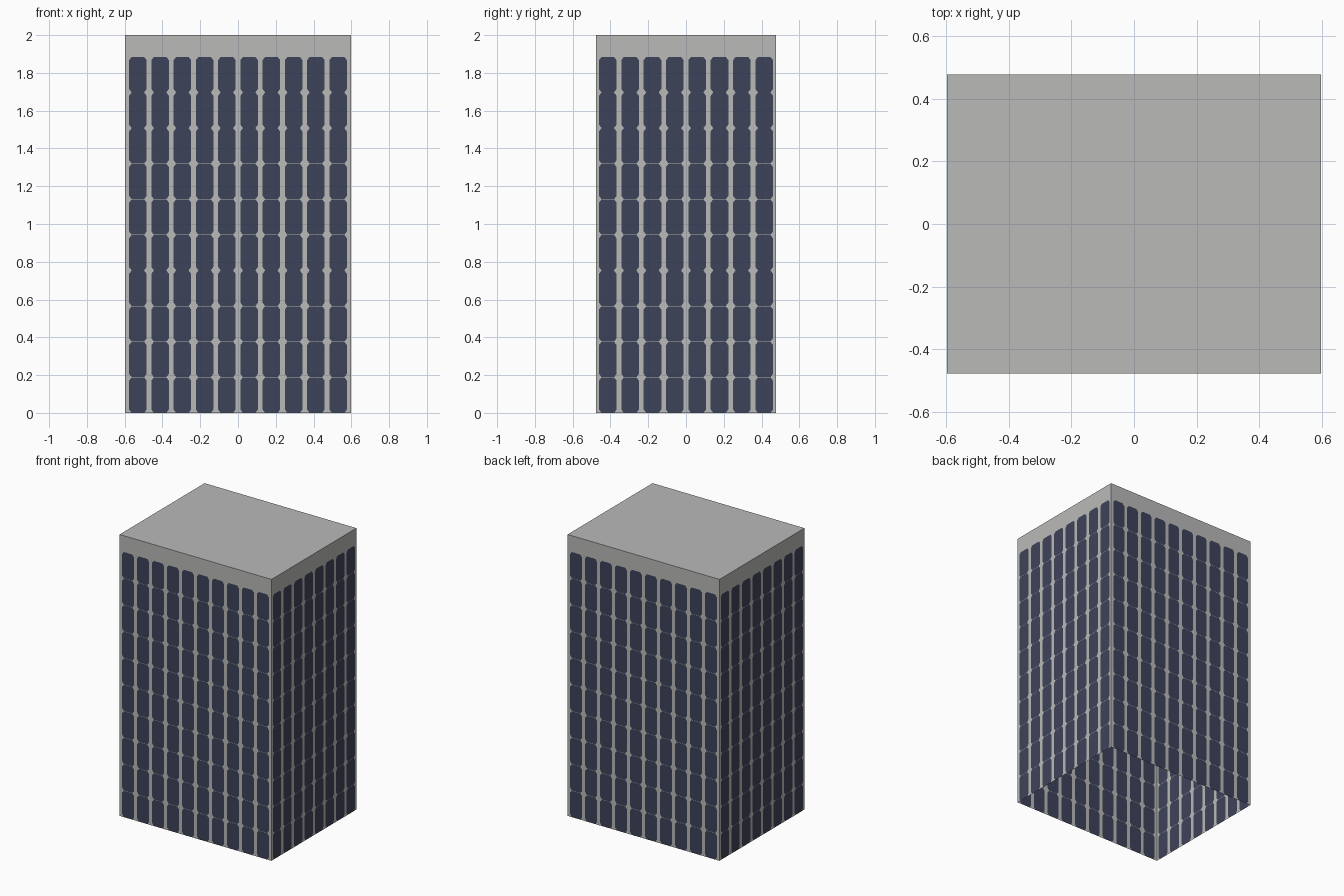
import bpy, bmesh
from mathutils import Vector

if "Cube" in bpy.data.objects:
    bpy.data.objects.remove(bpy.data.objects["Cube"])

HX, HY, H = 0.597, 0.477, 2.0      # half width, half depth, height
TOP, ROWS = 1.885, 10              # top of the window grid
ROW_H = TOP / ROWS


def material(name, rgb):
    m = bpy.data.materials.new(name)
    m.diffuse_color = (*rgb, 1)
    m.use_nodes = True
    m.node_tree.nodes["Principled BSDF"].inputs["Base Color"].default_value = m.diffuse_color
    return m


concrete = material("concrete grey", (0.49, 0.49, 0.485))
glass = material("dark blue glass", (0.048, 0.055, 0.100))


def make_object(name, bm):
    bmesh.ops.remove_doubles(bm, verts=bm.verts, dist=1e-5)
    me = bpy.data.meshes.new(name)
    bm.to_mesh(me)
    bm.free()
    me.materials.append(concrete)
    me.materials.append(glass)
    ob = bpy.data.objects.new(name, me)
    bpy.context.collection.objects.link(ob)


def wall(name, normal, dist, half, cols, pitch):
    """Single-sheet wall with a grid of cut-in windows with clipped corners."""
    n = Vector(normal)
    right = Vector((0, 0, 1)).cross(n)
    bm = bmesh.new()

    def face(pts, mat=0):
        vs = [bm.verts.new(n * dist + right * u + Vector((0, 0, z))) for u, z in pts]
        bm.faces.new(vs).material_index = mat

    def rect(u0, z0, u1, z1):
        face([(u0, z0), (u1, z0), (u1, z1), (u0, z1)])

    edge = cols * pitch / 2
    rect(-half, TOP, half, H)              # parapet band
    rect(-half, 0, -edge, TOP)             # corner margins
    rect(edge, 0, half, TOP)
    gu, gz = 0.0125, 0.001                 # half gap between windows
    cu, cz = 0.013, 0.017                  # corner clip
    for i in range(cols):
        for j in range(ROWS):
            u0, z0 = -edge + i * pitch, j * ROW_H
            u1, z1 = u0 + pitch, z0 + ROW_H
            a, b, c, d = u0 + gu, u1 - gu, z0 + gz, z1 - gz
            corner = [(u0, z0), (u1, z0), (u1, z1), (u0, z1)]
            o = [(a, c + cz), (a + cu, c), (b - cu, c), (b, c + cz),
                 (b, d - cz), (b - cu, d), (a + cu, d), (a, d - cz)]
            face(o, 1)
            for k in range(4):             # frame around the window
                p, q = corner[k], corner[(k + 1) % 4]
                face([p, q, o[(2 * k + 2) % 8], o[2 * k + 1]])
                face([p, o[2 * k + 1], o[2 * k]])
    make_object(name, bm)


# Four walls
for name, s in (("front_wall", -1), ("back_wall", 1)):
    wall(name, (0, s, 0), HY, HX, 10, 0.1178)
for name, s in (("right_wall", 1), ("left_wall", -1)):
    wall(name, (s, 0, 0), HX, HY, 8, 0.1183)

# Flat roof (the underside of the tower is open)
bm = bmesh.new()
bm.faces.new([bm.verts.new((x * HX, y * HY, H))
              for x, y in ((-1, -1), (1, -1), (1, 1), (-1, 1))])
make_object("roof", bm)
